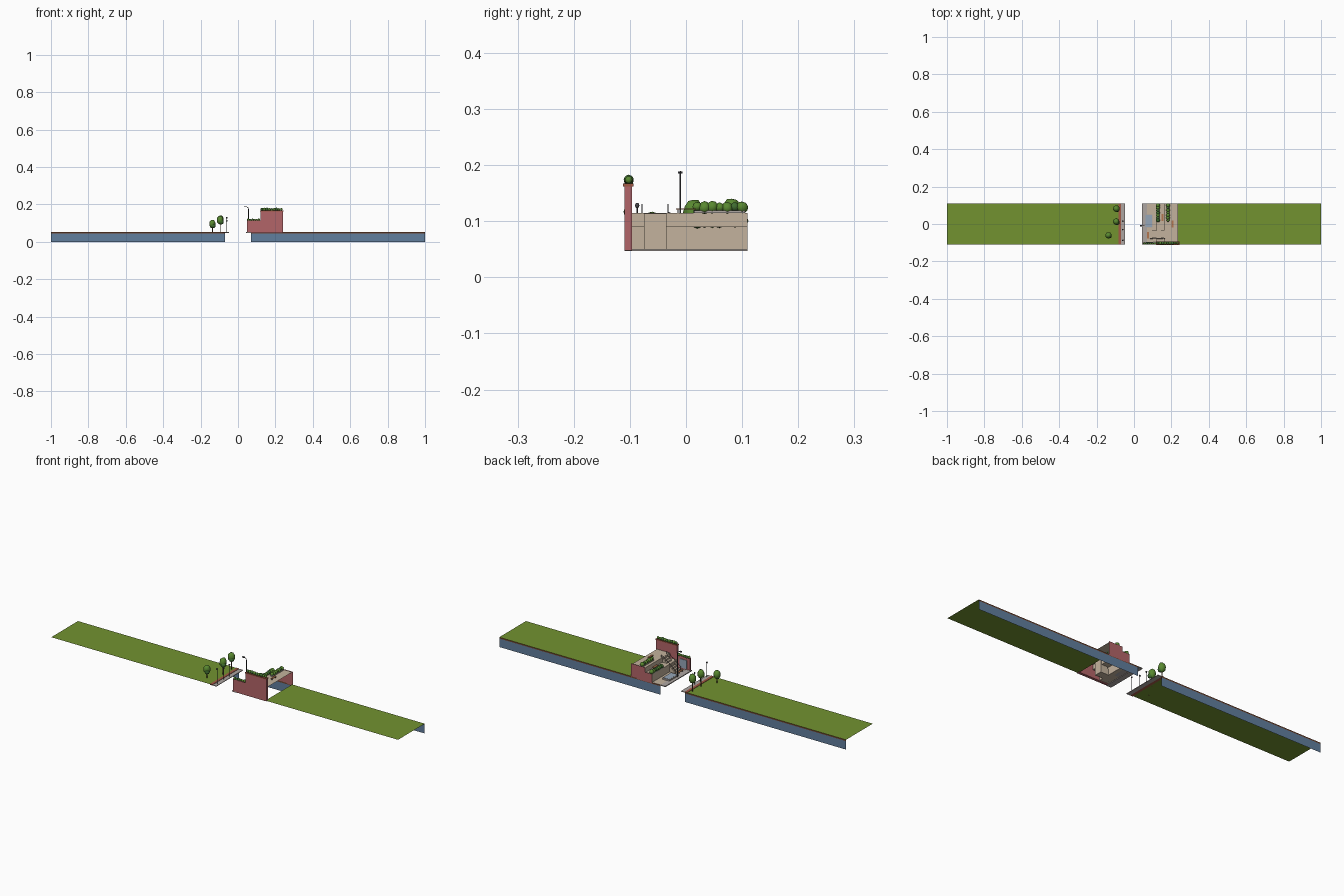
import bpy, math, random
from mathutils import Vector

if "Cube" in bpy.data.objects:
    bpy.data.objects.remove(bpy.data.objects["Cube"])

random.seed(4)
MATS = {}


def mat(name, col):
    m = bpy.data.materials.new(name)
    m.diffuse_color = (*col, 1)
    m.use_nodes = True
    m.node_tree.nodes["Principled BSDF"].inputs["Base Color"].default_value = m.diffuse_color
    MATS[name] = m


for n, c in {"grass": (.17, .29, .03), "soil": (.16, .06, .03), "blue": (.12, .21, .34),
             "pink": (.45, .13, .14), "tan": (.55, .45, .34), "paving": (.42, .38, .36),
             "brick": (.36, .10, .06), "leaf": (.10, .25, .03), "leaf_dark": (.05, .15, .03),
             "bark": (.16, .09, .04), "metal": (.06, .06, .07), "glass": (.30, .38, .48),
             "wood": (.45, .18, .08)}.items():
    mat(n, c)


def mesh(name, verts, faces, m):
    me = bpy.data.meshes.new(name)
    me.from_pydata(verts, [], faces)
    me.materials.append(MATS[m])
    ob = bpy.data.objects.new(name, me)
    bpy.context.collection.objects.link(ob)
    return ob


def box(name, x, y, z, m):
    v = [(a, b, c) for a in x for b in y for c in z]
    f = [(0, 1, 3, 2), (4, 6, 7, 5), (0, 4, 5, 1), (2, 3, 7, 6), (0, 2, 6, 4), (1, 5, 7, 3)]
    return mesh(name, v, f, m)


def sheet(name, profile, y0, y1, m):
    # open strip: an xz profile swept along y
    v = [(x, y, z) for x, z in profile for y in (y0, y1)]
    f = [(2*i, 2*i+2, 2*i+3, 2*i+1) for i in range(len(profile)-1)]
    return mesh(name, v, f, m)


def upright(name, profile, y, m):
    # flat xz panel
    return mesh(name, [(x, y, z) for x, z in profile], [tuple(range(len(profile)))], m)


def blob(name, loc, r, m="leaf", tall=1.0):
    bpy.ops.mesh.primitive_ico_sphere_add(subdivisions=2, radius=r, location=loc)
    ob = bpy.context.object
    ob.name = name
    ob.scale = (1, 1, tall)
    for v in ob.data.vertices:
        v.co *= random.uniform(.92, 1.06)
    ob.data.materials.append(MATS[m])
    bpy.ops.object.shade_smooth()


def tube(name, pts, r, m):
    cu = bpy.data.curves.new(name, "CURVE")
    cu.dimensions = "3D"
    cu.bevel_depth, cu.bevel_resolution, cu.use_fill_caps = r, 1, True
    s = cu.splines.new("POLY")
    s.points.add(len(pts)-1)
    for p, q in zip(s.points, pts):
        p.co = (*q, 1)
    cu.materials.append(MATS[m])
    ob = bpy.data.objects.new(name, cu)
    bpy.context.collection.objects.link(ob)


W = .11
# grass banks with the cut earth and blue face along the back
for side, x0, x1, wall in (("left", -1, -.083, -.07), ("right", .235, 1, .07)):
    sheet(side + "_grass", [(x0, .051), (x1, .051)], -W, W, "grass")
    a, b = (x0, wall) if side == "left" else (wall, x1)
    upright(side + "_soil_edge", [(a, .044), (b, .044), (b, .051), (a, .051)], W, "soil")
    upright(side + "_blue_face", [(a, 0), (b, 0), (b, .044), (a, .044)], W, "blue")

# left promenade
box("left_brick_kerb", (-.084, -.07), (-W, W), (.048, .053), "brick")
box("left_paving", (-.07, -.048), (-W, W), (.048, .051), "paving")

# trees on the left bank
for x, y, top, r in ((-.137, -.06, .118, .017), (-.095, .013, .14, .018), (-.095, .082, .142, .018)):
    tube("tree_trunk", [(x, y, .05), (x, y, top-.03)], .0025, "bark")
    blob("tree_crown", (x, y, top-r*1.35), r, "leaf", 1.35)
    blob("tree_lower_crown", (x+.005, y-.005, top-r*1.9), r*.75, "leaf_dark")

# small lamps on the promenade
for y in (-.087, -.03, .015):
    h = .132 if y < -.05 else .115
    tube("lamp_post", [(-.06, y, .05), (-.06, y, h-.006)], .0012, "metal")
    blob("lamp_globe", (-.06, y, h-.004), .004, "metal", 1.3)

# terraced plaza as an open shell
terrace = [(.042, .05), (.12, .05), (.12, .09), (.16, .09), (.16, .115), (.235, .115)]
sheet("plaza_terraces", terrace, -.096, W, "tan")
upright("plaza_back_wall", [(.12, .046), (.24, .046), (.24, .118), (.16, .118),
                            (.16, .094), (.12, .094)], W, "pink")
box("quay_paving", (.042, .07), (-W, W), (.047, .0515), "paving")

# front walls, high and low
box("high_front_wall", (.12, .24), (-W, -.096), (.048, .165), "pink")
box("low_front_wall", (.047, .12), (-W, -.1), (.048, .113), "pink")
box("high_wall_coping", (.118, .242), (-.112, -.094), (.162, .167), "brick")
box("wall_panel", (.065, .105), (-.1, -.097), (.055, .1), "glass")


def hedge(name, start, end, n, r):
    a, b = Vector(start), Vector(end)
    for i in range(n):
        p = a.lerp(b, i/(n-1))
        blob(name, p + Vector((0, 0, random.uniform(-.001, .002))),
             r*random.uniform(.85, 1.15), random.choice(("leaf", "leaf_dark")))


hedge("high_wall_hedge", (.128, -.102, .172), (.232, -.102, .172), 9, .008)
hedge("low_wall_hedge", (.055, -.104, .116), (.112, -.104, .116), 6, .007)

# planters with shrubs
for x, z in ((.128, .09), (.182, .115)):
    box("planter", (x-.008, x+.008), (.015, .105), (z, z+.004), "paving")
    hedge("planter_shrub", (x, .02, z+.009), (x, .1, z+.009), 7, .010)

# stairs between the terraces
for i in range(8):
    x = .085 + i*.01
    box("stair_step", (x, x+.01), (-.075, -.035), (.05, .05+.008*(i+1)), "tan")
for y in (-.078, -.032):
    tube("stair_handrail", [(.085, y, .05), (.085, y, .07), (.165, y, .13), (.165, y, .115)], .001, "metal")

# basin and benches
box("basin_rim", (.058, .1), (-.02, .052), (.05, .058), "paving")
box("basin_water", (.062, .096), (-.016, .048), (.05, .0588), "glass")
for x, y, z in ((.152, .035, .09), (.205, .0, .115), (.075, -.06, .05)):
    box("bench_seat", (x-.005, x+.005), (y-.018, y+.018), (z+.006, z+.008), "wood")
    for d in (-.014, .014):
        box("bench_leg", (x-.004, x+.004), (y+d-.001, y+d+.001), (z, z+.006), "metal")

# tall street lamp with curved arm
arc = [(.056-.012+.012*math.cos(t), -.01, .175+.012*math.sin(t))
       for t in [i*math.pi/12 for i in range(7)]]
tube("street_lamp", [(.056, -.01, .05)] + arc + [(.036, -.01, .188)], .0015, "metal")
box("street_lamp_head", (.032, .044), (-.014, -.006), (.185, .189), "metal")
